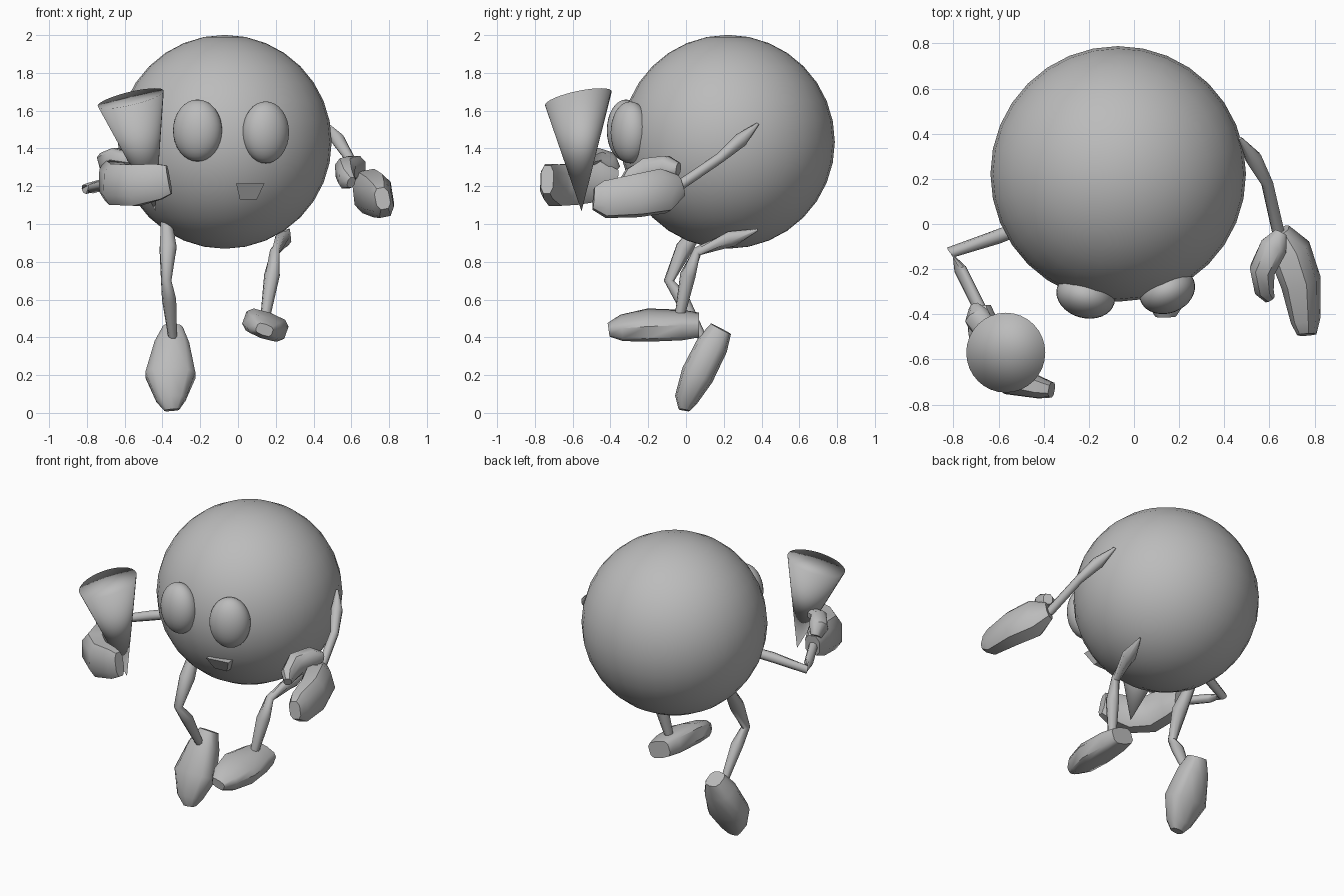
import bpy, bmesh, math
from mathutils import Vector, Matrix

cube = bpy.data.objects.get("Cube")
if cube:
    bpy.data.objects.remove(cube, do_unlink=True)

grey = bpy.data.materials.new("plain grey")
grey.use_nodes = True
grey.diffuse_color = (0.5, 0.5, 0.5, 1)
grey.node_tree.nodes["Principled BSDF"].inputs["Base Color"].default_value = (0.5, 0.5, 0.5, 1)


def finish(name, bm, angle=180):
    """Turn a bmesh into a named, shaded object."""
    bmesh.ops.recalc_face_normals(bm, faces=bm.faces)
    mesh = bpy.data.meshes.new(name)
    bm.to_mesh(mesh)
    bm.free()
    mesh.materials.append(grey)
    obj = bpy.data.objects.new(name, mesh)
    bpy.context.collection.objects.link(obj)
    bpy.ops.object.select_all(action='DESELECT')
    obj.select_set(True)
    bpy.context.view_layer.objects.active = obj
    if angle:
        bpy.ops.object.shade_smooth_by_angle(angle=math.radians(angle))
    return obj


def ellipsoid(name, centre, radii, turn=0):
    bm = bmesh.new()
    bmesh.ops.create_uvsphere(bm, u_segments=32, v_segments=16, radius=1)
    matrix = Matrix.Translation(centre) @ Matrix.Rotation(math.radians(turn), 4, 'Z') @ Matrix.Diagonal((*radii, 1))
    bmesh.ops.transform(bm, matrix=matrix, verts=bm.verts)
    return finish(name, bm)


def loft(name, rings, up=(0, 0, 1), sides=8, square=1.0, angle=45):
    """Skin rings of (centre, half width, half height); square < 1 gives boxier sections."""
    bm = bmesh.new()
    centres = [Vector(r[0]) for r in rings]
    loops = []
    for i, (c, width, height) in enumerate(rings):
        along = (centres[min(i + 1, len(rings) - 1)] - centres[max(i - 1, 0)]).normalized()
        side = along.cross(Vector(up)).normalized()
        top = side.cross(along)
        loop = []
        for k in range(sides):
            a = math.tau * (k + 0.5) / sides
            u = math.copysign(abs(math.cos(a)) ** square, math.cos(a))
            v = math.copysign(abs(math.sin(a)) ** square, math.sin(a))
            loop.append(bm.verts.new(centres[i] + side * u * width + top * v * height))
        loops.append(loop)
    for a, b in zip(loops, loops[1:]):
        for k in range(sides):
            j = (k + 1) % sides
            bm.faces.new((a[k], a[j], b[j], b[k]))
    bm.faces.new(loops[0])
    bm.faces.new(loops[-1])
    return finish(name, bm, angle)


def limb(name, points):
    return loft(name, [(p, r, r) for p, r in points], up=(0.3, 0.5, 0.2), angle=60)


# Head body and eyes
ellipsoid("round_body", (-0.07, 0.222, 1.435), (0.566, 0.566, 0.566))
ellipsoid("right_eye", (-0.214, -0.317, 1.495), (0.132, 0.1, 0.164), -15)
ellipsoid("left_eye", (0.147, -0.295, 1.485), (0.127, 0.1, 0.164), 22)

# Wedge mouth that overhangs at the top
bm = bmesh.new()
outline = [(-0.01, -0.325, 1.215), (0.14, -0.305, 1.215), (0.1, -0.26, 1.13), (0.01, -0.265, 1.13)]
front = [bm.verts.new(p) for p in outline]
back = [bm.verts.new((x, -0.15, z)) for x, y, z in outline]
bm.faces.new(front)
bm.faces.new(back)
for k in range(4):
    j = (k + 1) % 4
    bm.faces.new((front[k], front[j], back[j], back[k]))
finish("mouth", bm, 0)

# Held cone with a slanted, softly shaded lid
bm = bmesh.new()
tip = bm.verts.new((-0.437, -0.553, 1.067))
lid = bm.verts.new((-0.568, -0.57, 1.665))
rim = []
for k in range(32):
    c, s = math.cos(math.tau * k / 32), math.sin(math.tau * k / 32)
    rim.append(bm.verts.new(lid.co + Vector((0.175 * c, 0.177 * s, 0.04 * c + 0.036 * s))))
for k in range(32):
    j = (k + 1) % 32
    bm.faces.new((rim[k], rim[j], lid))
    bm.faces.new((rim[j], rim[k], tip))
finish("cone", bm)

# Arms
limb("left_arm", [((0.47, 0.38, 1.53), 0.008), ((0.53, 0.29, 1.445), 0.038),
                  ((0.59, 0.18, 1.35), 0.027), ((0.64, -0.04, 1.2), 0.028)])
limb("right_arm", [((-0.46, 0.0, 1.27), 0.03), ((-0.6, -0.055, 1.24), 0.032),
                   ((-0.81, -0.125, 1.185), 0.027), ((-0.77, -0.2, 1.19), 0.028),
                   ((-0.66, -0.42, 1.22), 0.028)])

# Left mitten
loft("left_hand", [((0.65, -0.03, 1.2), 0.04, 0.06), ((0.69, -0.12, 1.175), 0.09, 0.12),
                   ((0.74, -0.26, 1.15), 0.085, 0.115), ((0.76, -0.43, 1.13), 0.06, 0.1),
                   ((0.765, -0.49, 1.135), 0.04, 0.06)], up=(-0.2, 0, 1), square=0.7)
loft("left_thumb", [((0.65, -0.04, 1.29), 0.03, 0.035), ((0.62, -0.1, 1.3), 0.065, 0.065),
                    ((0.57, -0.2, 1.28), 0.06, 0.075), ((0.575, -0.29, 1.24), 0.045, 0.06),
                    ((0.6, -0.33, 1.22), 0.025, 0.03)], square=0.8)

# Right mitten curling round the cone
loft("right_hand", [((-0.68, -0.37, 1.22), 0.05, 0.07), ((-0.665, -0.46, 1.23), 0.075, 0.115),
                    ((-0.64, -0.6, 1.21), 0.085, 0.115), ((-0.54, -0.69, 1.205), 0.075, 0.115),
                    ((-0.42, -0.725, 1.225), 0.05, 0.1), ((-0.365, -0.735, 1.235), 0.035, 0.08)],
     square=0.7)
loft("right_thumb", [((-0.7, -0.38, 1.28), 0.03, 0.04), ((-0.69, -0.42, 1.33), 0.06, 0.06),
                     ((-0.65, -0.48, 1.36), 0.05, 0.045), ((-0.56, -0.53, 1.34), 0.03, 0.035)],
     square=0.8)

# Legs
limb("left_leg", [((0.27, 0.38, 0.97), 0.006), ((0.24, 0.24, 0.92), 0.045),
                  ((0.195, 0.06, 0.855), 0.027), ((0.18, 0.01, 0.73), 0.042),
                  ((0.14, -0.04, 0.48), 0.024)])
limb("right_leg", [((-0.38, 0.1, 1.03), 0.03), ((-0.37, -0.01, 0.87), 0.048),
                   ((-0.38, -0.09, 0.7), 0.028), ((-0.365, -0.02, 0.6), 0.038),
                   ((-0.345, 0.09, 0.39), 0.023)])

# Shoes
loft("left_shoe", [((0.15, 0.07, 0.465), 0.08, 0.055), ((0.15, -0.02, 0.465), 0.1, 0.068),
                   ((0.145, -0.2, 0.465), 0.122, 0.07), ((0.14, -0.34, 0.45), 0.09, 0.058),
                   ((0.14, -0.41, 0.44), 0.045, 0.03)], up=(0.36, 0, 1), sides=10, square=0.6)
loft("right_shoe", [((-0.345, 0.185, 0.445), 0.055, 0.06), ((-0.35, 0.14, 0.36), 0.095, 0.085),
                    ((-0.358, 0.06, 0.2), 0.137, 0.088), ((-0.355, 0.0, 0.07), 0.08, 0.062),
                    ((-0.35, -0.01, 0.015), 0.04, 0.03)], up=(0, -0.92, 0.39), sides=10, square=0.7)
